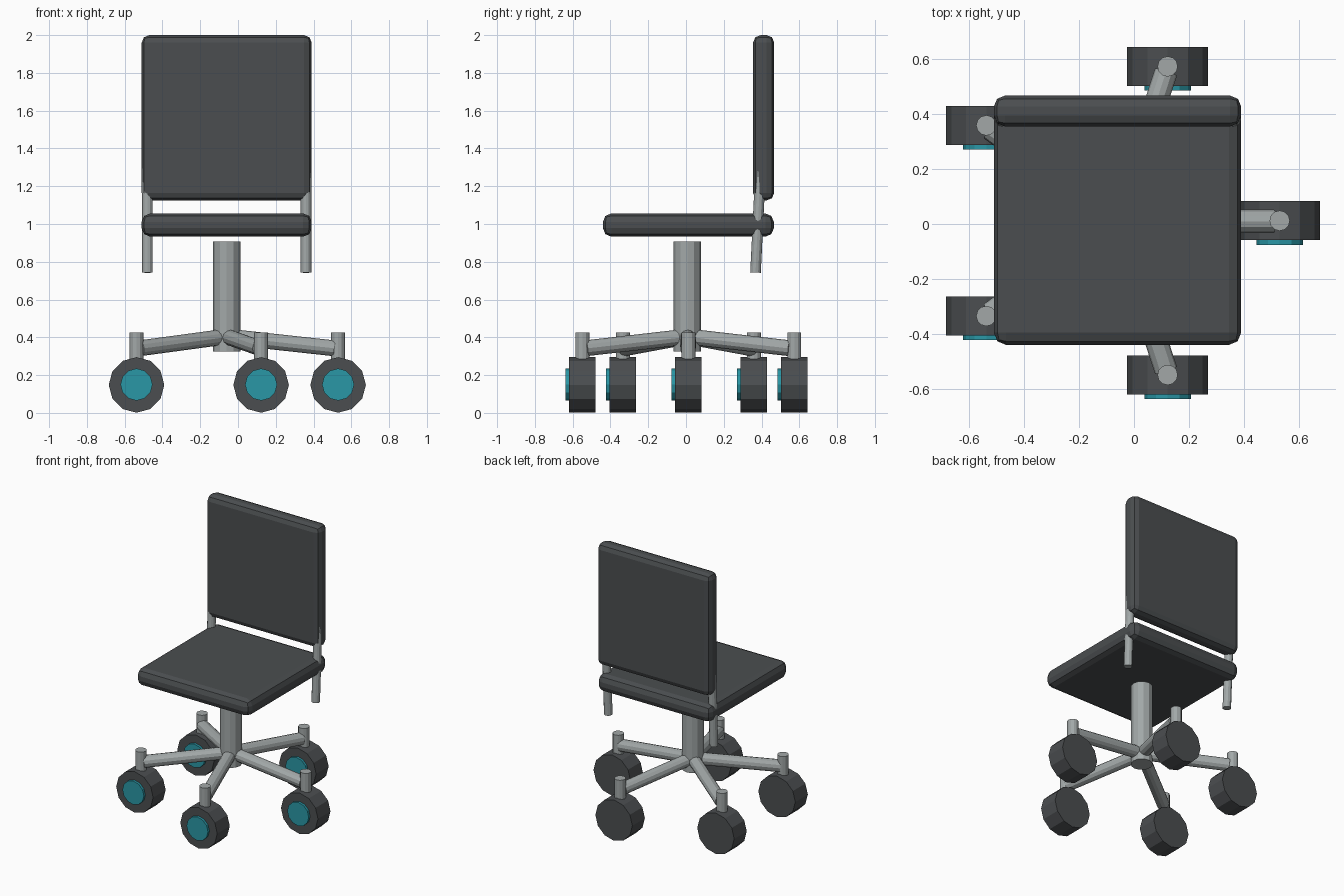
import bpy, math
from mathutils import Vector

if "Cube" in bpy.data.objects:
    bpy.data.objects.remove(bpy.data.objects["Cube"])

CX, CY = -0.06, 0.01      # axis of the central column


def material(name, rgb):
    m = bpy.data.materials.new(name)
    m.diffuse_color = (*rgb, 1)
    m.use_nodes = True
    m.node_tree.nodes["Principled BSDF"].inputs["Base Color"].default_value = m.diffuse_color
    return m


DARK = material("dark_upholstery", (0.07, 0.076, 0.08))
METAL = material("metal", (0.36, 0.39, 0.39))
TEAL = material("teal", (0.023, 0.31, 0.38))


def rod(name, a, b, radius, mat, sides=12):
    """Flat-faced cylinder running from point a to point b."""
    a, b = Vector(a), Vector(b)
    d = b - a
    bpy.ops.mesh.primitive_cylinder_add(vertices=sides, radius=radius, depth=d.length,
                                        location=(a + b) / 2)
    ob = bpy.context.object
    ob.name = name
    ob.rotation_euler = d.to_track_quat('Z', 'Y').to_euler()
    ob.data.materials.append(mat)
    return ob


def cushion(name, lo, hi, bevel):
    """Box between two corners with chamfered, softly rounded edges."""
    lo, hi = Vector(lo), Vector(hi)
    bpy.ops.mesh.primitive_cube_add(size=1, location=(lo + hi) / 2)
    ob = bpy.context.object
    ob.name = name
    ob.scale = hi - lo
    bpy.ops.object.transform_apply(location=False, rotation=False, scale=True)
    mod = ob.modifiers.new("rounded_edges", 'BEVEL')
    mod.width, mod.segments = bevel, 2
    ob.data.materials.append(DARK)
    return ob


# Seat and backrest
cushion("seat", (-0.51, -0.44, 0.933), (0.39, 0.465, 1.056), 0.045)
cushion("backrest", (-0.51, 0.355, 1.125), (0.39, 0.467, 2.0), 0.04)

# Slightly leaning rods that carry the backrest
for side, s in (("left", -1), ("right", 1)):
    x = CX + s * 0.42
    rod(f"back_rod_{side}", (x, 0.368, 0.743), (x, 0.42, 1.8), 0.028, METAL)

# Central column
rod("column", (CX, CY - 0.003, 0.325), (CX, CY - 0.003, 0.908), 0.072, METAL)

# Five-arm base with casters
for i in range(5):
    t = math.radians(72 * i)
    c, s = math.cos(t), math.sin(t)
    x, y = CX + 0.59 * c, CY + 0.002 + 0.59 * s
    rod(f"base_arm_{i + 1}", (CX + 0.02 * c, CY + 0.02 * s, 0.402),
        (CX + 0.57 * c, CY + 0.57 * s, 0.342), 0.042, METAL)
    rod(f"caster_stem_{i + 1}", (x, y, 0.27), (x, y, 0.425), 0.037, METAL)
    # wheel axes all run along y, with a hub disc on the front side
    rod(f"wheel_{i + 1}", (x, y - 0.071, 0.148), (x, y + 0.071, 0.148), 0.147, DARK)
    rod(f"hub_disc_{i + 1}", (x, y - 0.088, 0.15), (x, y - 0.07, 0.15), 0.085, TEAL)
